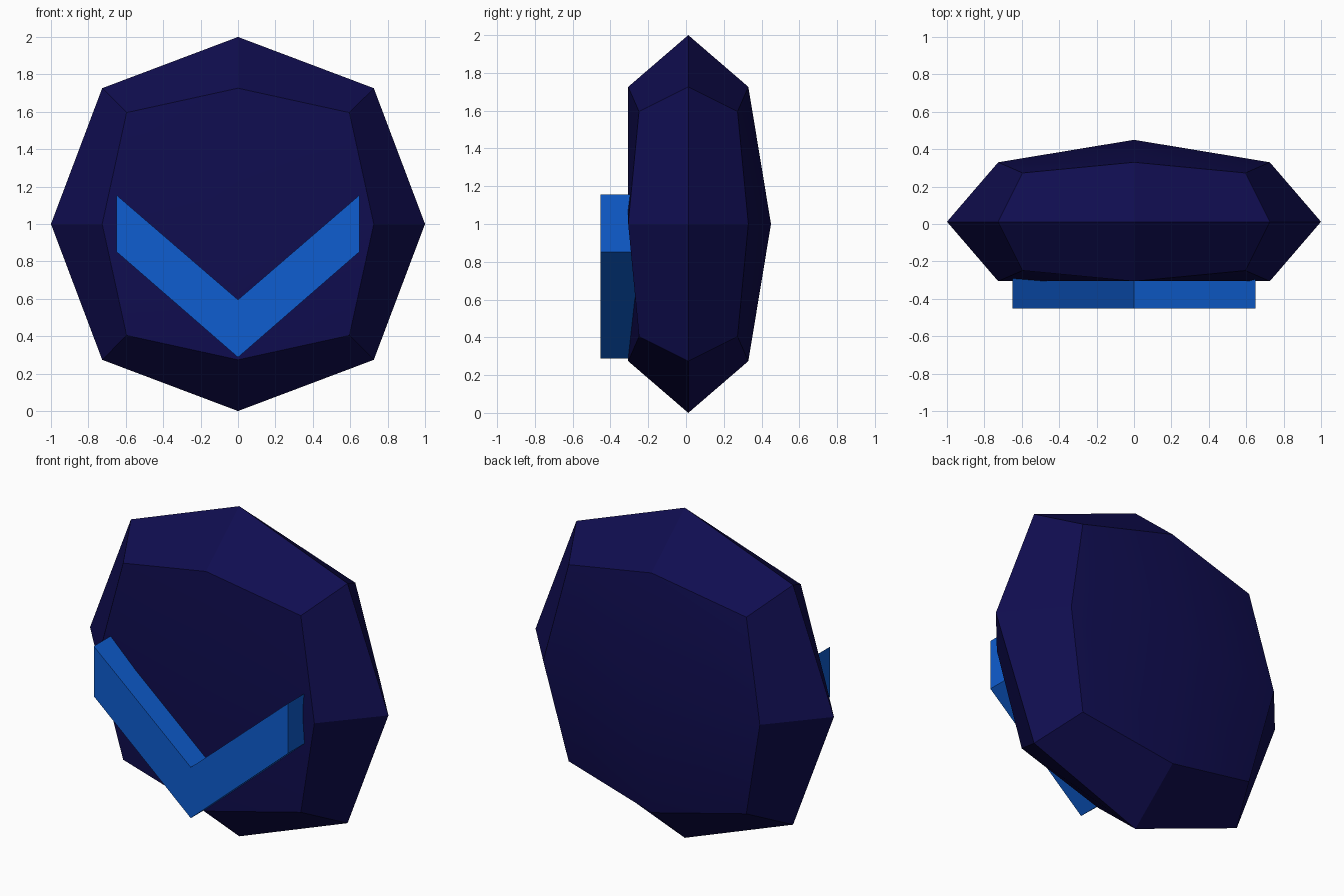
import bpy, bmesh, math

if "Cube" in bpy.data.objects:
    bpy.data.objects.remove(bpy.data.objects["Cube"])


def material(name, rgb):
    m = bpy.data.materials.new(name)
    m.diffuse_color = (*rgb, 1.0)
    m.use_nodes = True
    m.node_tree.nodes["Principled BSDF"].inputs["Base Color"].default_value = m.diffuse_color
    return m


navy = material("navy", (0.005, 0.004, 0.08))
blue = material("bright blue", (0.0045, 0.11, 0.63))

# Body: a cube rounded by one subdivision step, flattened in depth
bpy.ops.mesh.primitive_cube_add(size=2)
body = bpy.context.object
body.name = "faceted_body"
sub = body.modifiers.new("round", 'SUBSURF')
sub.levels = 1
bpy.ops.object.modifier_apply(modifier=sub.name)
verts = body.data.vertices
reach = max(v.co.x for v in verts)
for v in verts:
    v.co /= reach
    v.co.y = v.co.y * 0.438 + 0.012
    v.co.z += 1.0

# Flat front: push the front centre point back level with its ring
front = min(verts, key=lambda v: v.co.y)
ring = [v.co.y for v in verts if v.index != front.index]
front.co.y = min(ring)
body.data.materials.append(navy)
bpy.ops.object.shade_smooth_by_angle(angle=math.radians(30))

# Chevron: V-shaped band standing out from the front, sunk into the body
profile = [(-0.65, 1.155), (-0.65, 0.852), (0, 0.287),
           (0.65, 0.852), (0.65, 1.155), (0, 0.595)]
bm = bmesh.new()
rows = [[bm.verts.new((x, y, z)) for x, z in profile] for y in (-0.452, -0.25)]
for a, b, c, d in ((0, 1, 2, 5), (5, 2, 3, 4)):
    bm.faces.new([rows[0][i] for i in (a, b, c, d)])
    bm.faces.new([rows[1][i] for i in (d, c, b, a)])
for i in range(6):
    j = (i + 1) % 6
    bm.faces.new((rows[0][i], rows[0][j], rows[1][j], rows[1][i]))
bmesh.ops.recalc_face_normals(bm, faces=bm.faces)
mesh = bpy.data.meshes.new("chevron")
bm.to_mesh(mesh)
bm.free()
mesh.materials.append(blue)
chevron = bpy.data.objects.new("chevron", mesh)
bpy.context.collection.objects.link(chevron)
